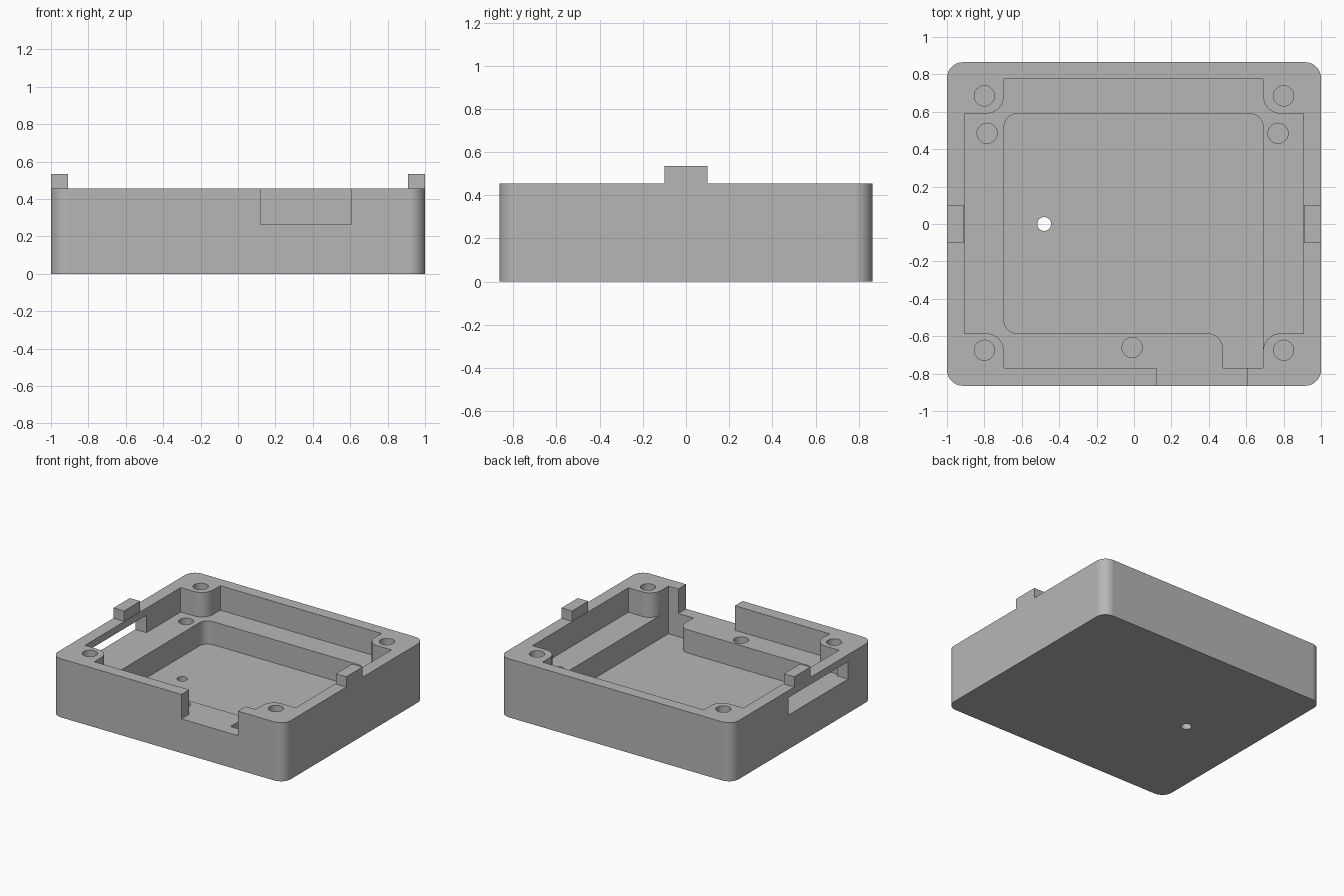
import bpy, bmesh, math
from mathutils import Vector

if "Cube" in bpy.data.objects:
    bpy.data.objects.remove(bpy.data.objects["Cube"], do_unlink=True)

TOP, LEDGE, FLOOR = 0.455, 0.265, 0.085
OVER = 0.6  # cutters that open upwards end here

grey = bpy.data.materials.new("plain grey")
grey.use_nodes = True
grey.diffuse_color = (0.47, 0.47, 0.47, 1)
grey.node_tree.nodes["Principled BSDF"].inputs["Base Color"].default_value = grey.diffuse_color


def rounded(corners, steps=8):
    """Outline from (x, y, radius) right-angled corners."""
    pts = []
    for i, (x, y, r) in enumerate(corners):
        p = Vector((x, y))
        if r == 0:
            pts.append(p)
            continue
        u = (Vector(corners[i - 1][:2]) - p).normalized() * r
        v = (Vector(corners[(i + 1) % len(corners)][:2]) - p).normalized() * r
        for k in range(steps + 1):
            t = math.pi / 2 * k / steps
            pts.append(p + u + v - v * math.cos(t) - u * math.sin(t))
    return pts


def rect(x0, x1, y0, y1, r=0):
    return rounded([(x0, y0, r), (x1, y0, r), (x1, y1, r), (x0, y1, r)])


def circle(x, y, r, n=32):
    return [Vector((x + r * math.cos(2 * math.pi * k / n),
                    y + r * math.sin(2 * math.pi * k / n))) for k in range(n)]


def prism(name, outline, z0, z1):
    bm = bmesh.new()
    base = bm.faces.new([bm.verts.new((p.x, p.y, z0)) for p in outline])
    ext = bmesh.ops.extrude_face_region(bm, geom=[base])
    for v in ext["geom"]:
        if isinstance(v, bmesh.types.BMVert):
            v.co.z = z1
    bmesh.ops.recalc_face_normals(bm, faces=bm.faces)
    mesh = bpy.data.meshes.new(name)
    bm.to_mesh(mesh)
    bm.free()
    mesh.materials.append(grey)
    obj = bpy.data.objects.new(name, mesh)
    bpy.context.collection.objects.link(obj)
    return obj


def cut(obj, outline, z0, z1):
    cutter = prism("cutter", outline, z0, z1)
    cutter.hide_render = True
    mod = obj.modifiers.new("cut", "BOOLEAN")
    mod.operation, mod.solver, mod.object = "DIFFERENCE", "EXACT", cutter
    bpy.context.view_layer.update()
    evaluated = obj.evaluated_get(bpy.context.evaluated_depsgraph_get())
    mesh = bpy.data.meshes.new_from_object(evaluated)
    obj.modifiers.clear()
    obj.data = mesh
    bpy.data.objects.remove(cutter, do_unlink=True)


# Tray body
tray = prism("tray", rect(-1, 1, -0.865, 0.865, 0.085), 0, TOP)

# Upper recess, leaving a rounded screw post in each corner
R = 0.095
cut(tray, rounded([
    (-0.695, -0.77, 0), (0.69, -0.77, 0), (0.69, -0.585, R), (0.905, -0.585, 0),
    (0.905, 0.59, 0), (0.69, 0.59, R), (0.69, 0.775, 0), (-0.695, 0.775, 0),
    (-0.695, 0.59, R), (-0.905, 0.59, 0), (-0.905, -0.585, 0), (-0.695, -0.585, R),
]), LEDGE, OVER)

# Deep pocket with a channel towards the front
cut(tray, rounded([
    (-0.695, -0.585, 0.07), (0.475, -0.585, 0.08), (0.475, -0.77, 0),
    (0.69, -0.77, 0), (0.69, 0.59, 0.07), (-0.695, 0.59, 0.07),
]), FLOOR, 0.36)

# Front notch and side slot
cut(tray, rect(0.12, 0.605, -1, -0.7), LEDGE, OVER)
cut(tray, rect(-1.1, -0.8, -0.56, 0.17), LEDGE, 0.4)

# Screw holes in the posts and the ledge
for x in (-0.8, 0.8):
    for y in (-0.675, 0.685):
        cut(tray, circle(x, y, 0.054), FLOOR, OVER)
for x, y in ((-0.785, 0.485), (0.77, 0.485), (-0.01, -0.66)):
    cut(tray, circle(x, y, 0.054), FLOOR, 0.36)

# Drain hole through the floor
cut(tray, circle(-0.48, 0, 0.037), -0.1, 0.2)

# Smooth rounded walls, crisp edges
for face in tray.data.polygons:
    face.use_smooth = True
tray.data.set_sharp_from_angle(angle=math.radians(30))
normals = tray.modifiers.new("flat walls", "WEIGHTED_NORMAL")
normals.keep_sharp = True

# Locating tabs on the side rims
for name, x0, x1 in (("right_tab", -1, -0.91), ("left_tab", 0.91, 1)):
    prism(name, rect(x0, x1, -0.1, 0.1), TOP, 0.535)
